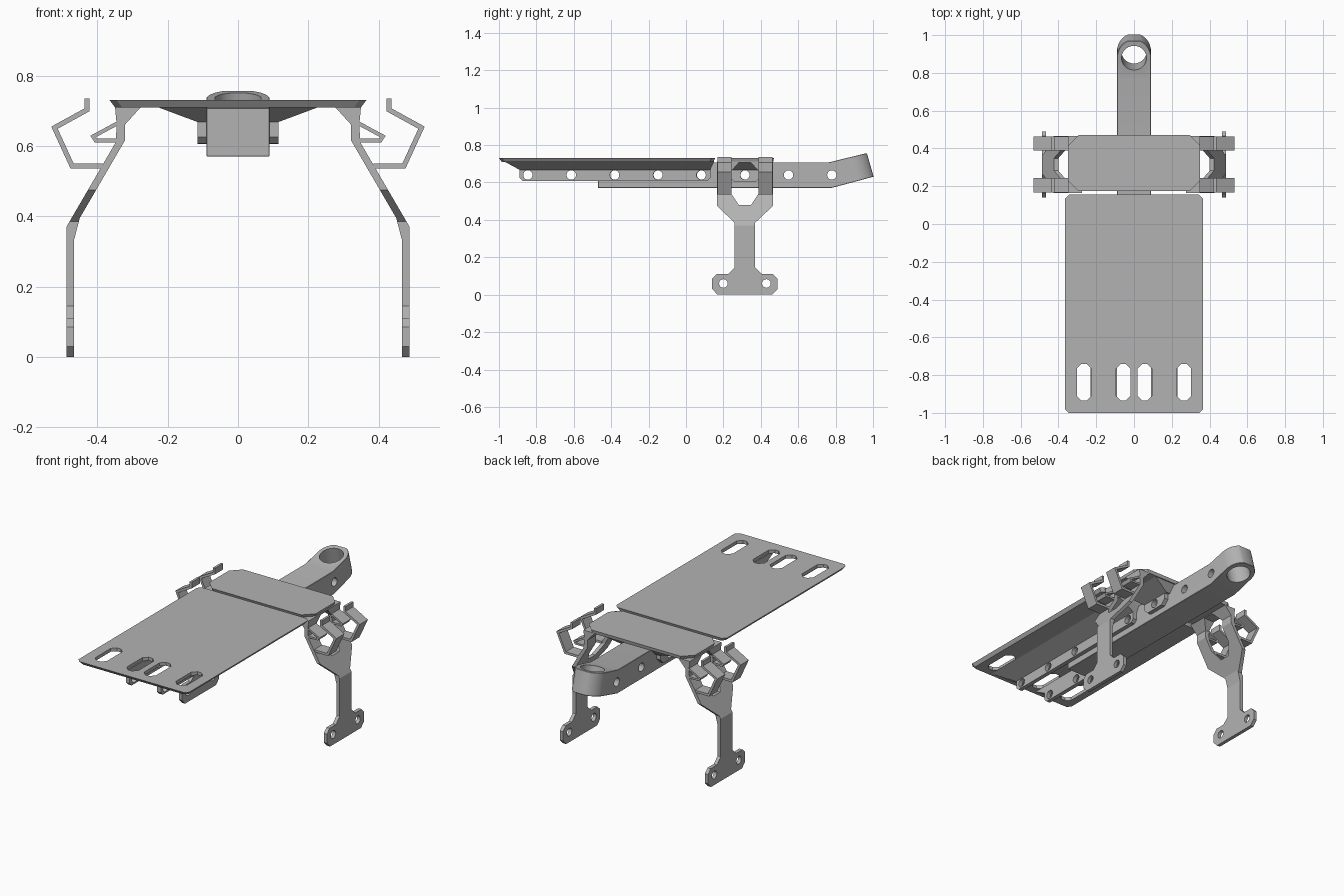
import bpy, bmesh
from math import cos, sin, pi, radians
from mathutils import Vector, Matrix

default = bpy.data.objects.get("Cube")
if default:
    bpy.data.objects.remove(default, do_unlink=True)

grey = bpy.data.materials.new("satin_grey")
grey.use_nodes = True
grey.diffuse_color = (0.45, 0.45, 0.45, 1)
grey.node_tree.nodes["Principled BSDF"].inputs["Base Color"].default_value = (0.45, 0.45, 0.45, 1)


def loft(name, loop_a, loop_b):
    """Closed solid between two matching loops of 3D points."""
    bm = bmesh.new()
    a = [bm.verts.new(p) for p in loop_a]
    b = [bm.verts.new(p) for p in loop_b]
    n = len(a)
    bm.faces.new(a)
    bm.faces.new(b[::-1])
    for i in range(n):
        j = (i + 1) % n
        bm.faces.new((a[j], a[i], b[i], b[j]))
    bmesh.ops.recalc_face_normals(bm, faces=bm.faces)
    mesh = bpy.data.meshes.new(name)
    bm.to_mesh(mesh)
    bm.free()
    mesh.materials.append(grey)
    obj = bpy.data.objects.new(name, mesh)
    bpy.context.collection.objects.link(obj)
    return obj


def prism(name, points, axis, lo, hi):
    """Extrude a 2D outline along x, y or z."""
    def place(t):
        if axis == "x":
            return [Vector((t, u, v)) for u, v in points]
        if axis == "y":
            return [Vector((u, t, v)) for u, v in points]
        return [Vector((u, v, t)) for u, v in points]
    return loft(name, place(lo), place(hi))


def bake(obj):
    mesh = bpy.data.meshes.new_from_object(
        obj.evaluated_get(bpy.context.evaluated_depsgraph_get()))
    obj.modifiers.clear()
    obj.data = mesh


def cut(obj, tools, operation="DIFFERENCE"):
    for tool in tools:
        mod = obj.modifiers.new("cut", "BOOLEAN")
        mod.operation = operation
        mod.solver = "EXACT"
        mod.object = tool
        bake(obj)
        bpy.data.objects.remove(tool, do_unlink=True)


def box(x0, x1, y0, y1, c=0.0):
    """Rectangle outline with corners cut off by c."""
    if c == 0:
        return [(x0, y0), (x1, y0), (x1, y1), (x0, y1)]
    return [(x0 + c, y0), (x1 - c, y0), (x1, y0 + c), (x1, y1 - c),
            (x1 - c, y1), (x0 + c, y1), (x0, y1 - c), (x0, y0 + c)]


def circle(u, v, r, n=24):
    return [(u + r * cos(2 * pi * i / n), v + r * sin(2 * pi * i / n)) for i in range(n)]


def pins(ys, z, r):
    return [prism("pin", circle(y, z, r), "x", -0.7, 0.7) for y in ys]


def ribbon(path, width):
    """Outline of a constant-width strip following an open path."""
    pts = [Vector(p) for p in path]
    left, right = [], []
    for i, p in enumerate(pts):
        d0 = (p - pts[i - 1]).normalized() if i else (pts[1] - p).normalized()
        d1 = (pts[i + 1] - p).normalized() if i < len(pts) - 1 else d0
        n0, n1 = Vector((-d0.y, d0.x)), Vector((-d1.y, d1.x))
        m = (n0 + n1).normalized()
        m *= width / 2 / max(m.dot(n0), 0.4)
        left.append(tuple(p + m))
        right.append(tuple(p - m))
    return left + right[::-1]


def plate(name, x, y0, y1, corner, slope):
    top = [Vector((u, v, 0.73)) for u, v in box(-x, x, y0, y1, corner)]
    low = [Vector((u, v, 0.71)) for u, v in
           box(slope - x, x - slope, y0 + slope, y1 - slope / 2, corner)]
    return loft(name, top, low)


def ramp(name, s, y0, y1, end0, end1):
    top = [Vector((s * u, v, 0.711)) for u, v in box(0.09, 0.23, y0, y1)]
    low = [Vector((s * u, v, 0.668)) for u, v in box(0.09, 0.115, y0 + end0, y1 - end1)]
    return loft(name, top, low)


# Long deck with four slots near its front edge
deck = plate("deck", 0.365, -1, 0.155, 0.02, 0.015)
cut(deck, [prism("slot", box(x - 0.038, x + 0.038, -0.935, -0.74, 0.025), "z", 0.6, 0.8)
           for x in (-0.265, -0.057, 0.057, 0.265)])

# Short saddle plate over the legs
plate("saddle", 0.35, 0.175, 0.47, 0.055, 0.008)

# Underside ramps, drilled rails and saddle cheeks
rail_holes = [-0.845 + 0.2315 * i for i in range(5)]
MID = 0.315
for side, s in (("left", 1), ("right", -1)):
    ramp(side + "_deck_ramp", s, -0.97, 0.15, 0.08, 0.02)
    ramp(side + "_saddle_ramp", s, 0.185, 0.46, 0.04, 0.04)
    rail = prism(side + "_rail", box(-0.89, 0.13, 0.607, 0.705, 0.018), "x", s * 0.09, s * 0.115)
    cut(rail, pins(rail_holes, 0.64, 0.025))
    cheek = prism(side + "_cheek", box(0.225, 0.405, 0.605, 0.711, 0.03), "x", s * 0.09, s * 0.115)
    cut(cheek, pins([MID], 0.64, 0.025))

# Central arm with tilted eye at the back
TILT = radians(15)
side_profile = [(-0.47, 0.57), (0.775, 0.57), (1.003, 0.631),
                (0.967, 0.757), (0.765, 0.708), (-0.47, 0.708)]
arm = prism("arm", side_profile, "x", -0.12, 0.12)
frame = Matrix.Translation((0, 0.897, 0.669)) @ Matrix.Rotation(TILT, 4, "X")
arc = [(0.09 * cos(pi * i / 24), 0.1 * sin(pi * i / 24)) for i in range(25)]
rounding = prism("rounding", arc + [(-0.09, -2), (0.09, -2)], "z", -0.9, 0.9)
rounding.data.transform(frame)
cut(arm, [rounding], "INTERSECT")
bevel = arm.modifiers.new("bevel", "BEVEL")
bevel.width = 0.012
bevel.segments = 1
bevel.limit_method = "ANGLE"
bevel.angle_limit = radians(50)
bake(arm)
eye = prism("eye", circle(0, 0, 0.066, 40), "z", -0.3, 0.3)
eye.data.transform(frame)
cut(arm, [eye] + pins([-0.38 + 0.232 * i for i in range(6)], 0.64, 0.025))
bpy.ops.object.select_all(action="DESELECT")
arm.select_set(True)
bpy.context.view_layer.objects.active = arm
bpy.ops.object.shade_smooth_by_angle(angle=radians(30))

# Legs: bent strip trimmed to a flared outline, with a window and foot holes
strip = [(0.275, 0.712), (0.35, 0.712), (0.345, 0.66), (0.348, 0.61), (0.488, 0.37),
         (0.488, 0), (0.467, 0), (0.467, 0.33), (0.45, 0.395), (0.322, 0.615), (0.322, 0.66)]
half = [(0.145, -0.001), (0.175, 0.03), (0.175, 0.085), (0.15, 0.11), (0.09, 0.11),
        (0.055, 0.145), (0.055, 0.385), (0.15, 0.475), (0.15, 0.8)]
outline = [(MID + w, z) for w, z in half] + [(MID - w, z) for w, z in half[::-1]]
window_half = [(0.033, 0.48), (0.073, 0.54), (0.073, 0.66), (0.033, 0.706)]
window = [(MID + w, z) for w, z in window_half] + [(MID - w, z) for w, z in window_half[::-1]]

# Spring clips: an outer hook and an inner loop
hook = [(0.385, 0.543), (0.472, 0.543), (0.522, 0.652), (0.429, 0.703), (0.429, 0.735)]
loop = [(0.338, 0.667), (0.412, 0.627), (0.405, 0.616), (0.338, 0.616)]


def flip(points, s):
    return [(s * u, v) for u, v in points]


for side, s in (("left", 1), ("right", -1)):
    leg = prism(side + "_leg", flip(strip, s), "y", 0.1, 0.53)
    cut(leg, [prism("trim", outline, "x", -0.7, 0.7)], "INTERSECT")
    cut(leg, [prism("window", window, "x", -0.7, 0.7)] + pins((0.2, 0.43), 0.06, 0.023))
    for end, y in (("front", 0.168), ("back", 0.388)):
        prism(f"{side}_{end}_hook", flip(ribbon(hook, 0.014), s), "y", y, y + 0.075)
        prism(f"{side}_{end}_loop", flip(ribbon(loop, 0.011), s), "y", y, y + 0.075)
